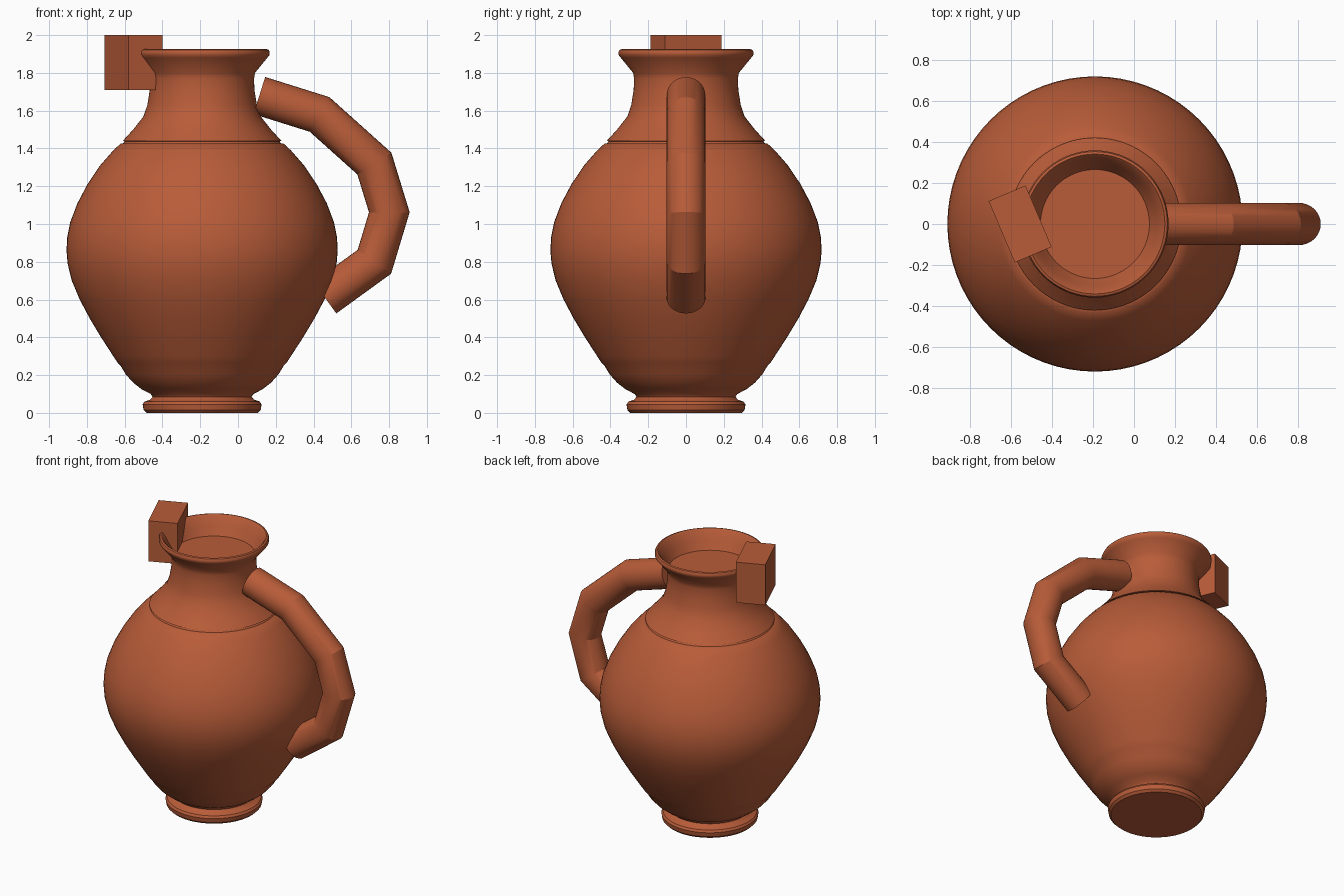
import bpy, bmesh, math
from mathutils import Vector, Matrix

if "Cube" in bpy.data.objects:
    bpy.data.objects.remove(bpy.data.objects["Cube"])

clay = bpy.data.materials.new("terracotta")
clay.diffuse_color = (0.479, 0.107, 0.040, 1)
clay.use_nodes = True
clay.node_tree.nodes["Principled BSDF"].inputs["Base Color"].default_value = clay.diffuse_color


def finish(name, bm, angle):
    bmesh.ops.recalc_face_normals(bm, faces=bm.faces)
    me = bpy.data.meshes.new(name)
    bm.to_mesh(me)
    bm.free()
    ob = bpy.data.objects.new(name, me)
    bpy.context.collection.objects.link(ob)
    me.materials.append(clay)
    bpy.ops.object.select_all(action='DESELECT')
    ob.select_set(True)
    bpy.context.view_layer.objects.active = ob
    bpy.ops.object.shade_smooth_by_angle(angle=math.radians(angle))
    return ob


def skin(bm, rings):
    # bridge consecutive rings of equal vertex count
    for a, b in zip(rings, rings[1:]):
        n = len(a)
        for i in range(n):
            j = (i + 1) % n
            bm.faces.new((a[i], a[j], b[j], b[i]))
    bm.faces.new(rings[0])
    bm.faces.new(rings[-1])


# Turned jug: foot, belly, shoulder groove, neck, flared lip, mouth (radius, z)
profile = [
    (0.295, 0.0), (0.31, 0.015), (0.315, 0.045), (0.305, 0.06), (0.275, 0.07),
    (0.262, 0.085), (0.272, 0.1), (0.32, 0.125), (0.365, 0.16), (0.405, 0.205),
    (0.432, 0.25), (0.447, 0.265), (0.47, 0.3), (0.535, 0.4), (0.595, 0.5),
    (0.648, 0.6), (0.69, 0.7), (0.712, 0.79), (0.718, 0.86), (0.714, 0.93),
    (0.698, 1.01), (0.66, 1.11), (0.607, 1.21), (0.54, 1.31), (0.47, 1.39),
    (0.432, 1.425), (0.418, 1.427), (0.41, 1.437), (0.42, 1.44),
    (0.365, 1.5), (0.31, 1.57), (0.29, 1.63), (0.277, 1.71), (0.275, 1.77),
    (0.28, 1.80), (0.345, 1.88), (0.357, 1.895), (0.358, 1.91), (0.352, 1.922),
    (0.34, 1.926), (0.328, 1.915), (0.30, 1.86), (0.265, 1.80),
]
SEG = 72
bm = bmesh.new()
rings = [[bm.verts.new((-0.19 + r * math.cos(2 * math.pi * i / SEG),
                        r * math.sin(2 * math.pi * i / SEG), z))
          for i in range(SEG)] for r, z in profile]
skin(bm, rings)
finish("jug_body", bm, 35)

# Handle: round tube with mitred bends
path = [Vector((x, 0, z)) for x, z in [
    (0.113, 1.68), (0.432, 1.58), (0.722, 1.32),
    (0.801, 1.062), (0.722, 0.80), (0.46, 0.61)]]
R, N = 0.103, 32
bm = bmesh.new()
rings = []
for k, p in enumerate(path):
    d_in = (p - path[k - 1]).normalized() if k else None
    d_out = (path[k + 1] - p).normalized() if k < len(path) - 1 else None
    d_in, d_out = d_in or d_out, d_out or d_in
    t = (d_in + d_out).normalized()
    side = Vector((t.z, 0, -t.x)) / t.dot(d_in)
    rings.append([bm.verts.new(p + R * (side * math.cos(2 * math.pi * i / N)
                                        + Vector((0, math.sin(2 * math.pi * i / N), 0))))
                  for i in range(N)])
skin(bm, rings)
finish("handle", bm, 20)

# Block-shaped spout on the rim
bm = bmesh.new()
bmesh.ops.create_cube(bm, size=1, matrix=Matrix.Translation((-0.554, 0, 1.855))
                      @ Matrix.Rotation(math.radians(23), 4, 'Z')
                      @ Matrix.Diagonal((0.195, 0.325, 0.29, 1)))
finish("spout_block", bm, 20)
